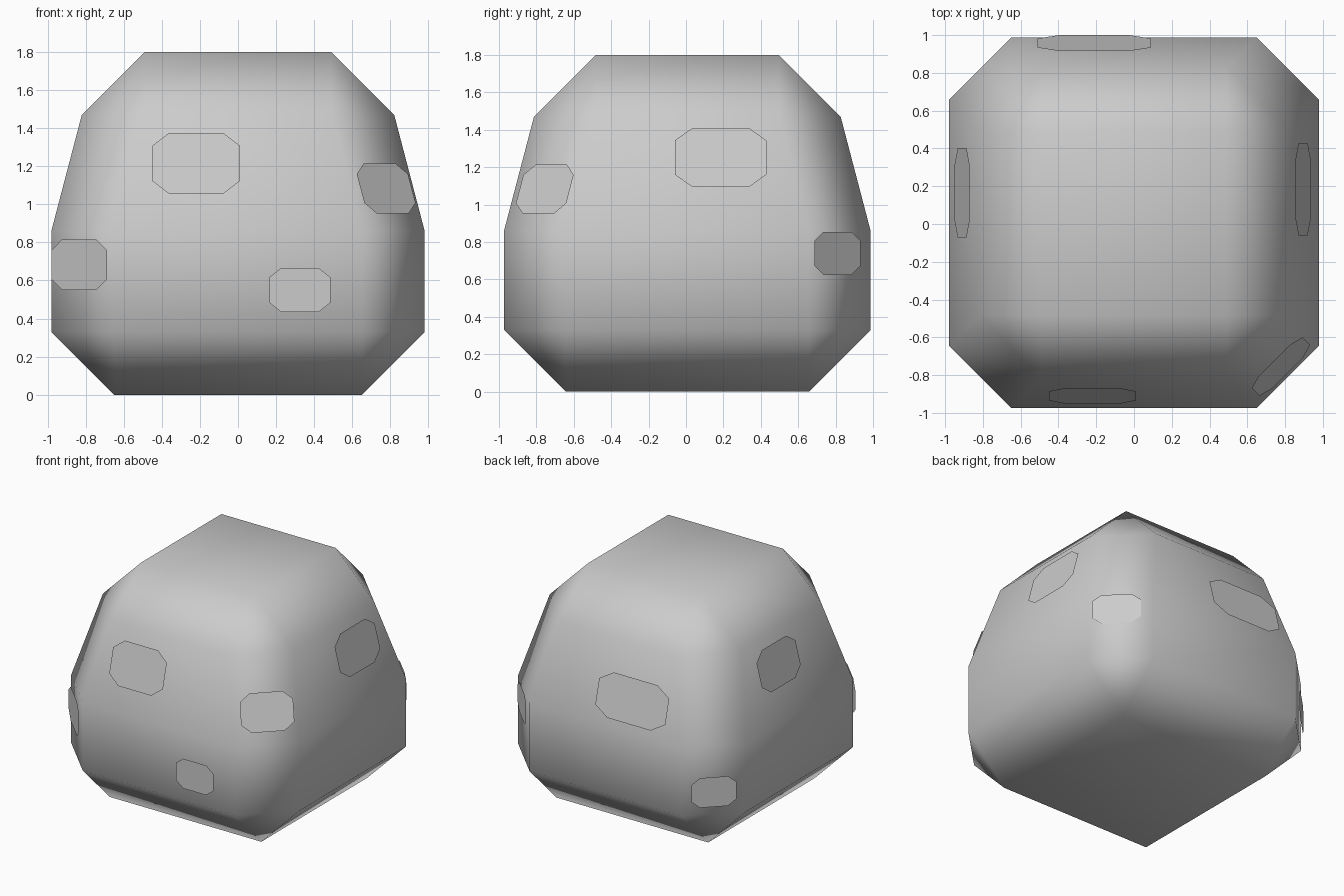
import bpy, bmesh, math
from mathutils import Vector

if "Cube" in bpy.data.objects:
    bpy.data.objects.remove(bpy.data.objects["Cube"], do_unlink=True)

stone = bpy.data.materials.new("stone grey")
stone.use_nodes = True
GREY = (0.6, 0.6, 0.6, 1)
stone.diffuse_color = GREY
stone.node_tree.nodes["Principled BSDF"].inputs["Base Color"].default_value = GREY


def finish(name, bm):
    mesh = bpy.data.meshes.new(name)
    bm.to_mesh(mesh)
    bm.free()
    mesh.materials.append(stone)
    obj = bpy.data.objects.new(name, mesh)
    bpy.context.collection.objects.link(obj)
    return obj


# Boulder: chamfered block with tapered upper walls
BEVEL, BASE, UPPER, Y_SHIFT = 0.33, 0.98, 0.82, 0.007
rings = [(0.0, BASE - BEVEL, BASE - BEVEL),
         (0.33, BASE, BASE - BEVEL),
         (0.86, BASE, BASE - BEVEL),
         (1.47, UPPER, UPPER - BEVEL),
         (1.8, UPPER - BEVEL, UPPER - BEVEL)]
bm = bmesh.new()
for z, a, b in rings:
    for sx in (-1, 1):
        for sy in (-1, 1):
            for x, y in {(a, b), (b, a)}:
                bm.verts.new((sx * x, sy * y + Y_SHIFT, z))
bmesh.ops.convex_hull(bm, input=bm.verts)
bmesh.ops.dissolve_limit(bm, angle_limit=math.radians(1),
                         verts=bm.verts, edges=bm.edges)
bmesh.ops.recalc_face_normals(bm, faces=bm.faces)
for f in bm.faces:
    f.smooth = True
boulder = finish("boulder", bm)
weighted = boulder.modifiers.new("soft_bevels", "WEIGHTED_NORMAL")
weighted.weight = 50


# Flat eight-sided patches lying just off the walls
def patch(name, centre, heading, tilt, width, height):
    h, t = math.radians(heading), math.radians(tilt)
    across = Vector((-math.sin(h), math.cos(h), 0))
    up = Vector((-math.cos(h) * math.sin(t), -math.sin(h) * math.sin(t), math.cos(t)))
    w, k = width / 2, height / 2
    outline = [(w, 0.58 * k), (0.62 * w, k), (-0.62 * w, k), (-w, 0.58 * k),
               (-w, -0.58 * k), (-0.62 * w, -k), (0.62 * w, -k), (w, -0.58 * k)]
    bm = bmesh.new()
    bm.faces.new([bm.verts.new(Vector(centre) + across * u + up * v) for u, v in outline])
    finish(name, bm)


WALL, CORNER = 14.7, 20.4
patch("front_upper_patch", (-0.22, -0.91, 1.215), -90, WALL, 0.46, 0.33)
patch("front_lower_patch", (0.325, -0.995, 0.55), -90, 0, 0.32, 0.23)
patch("front_left_corner_patch", (0.778, -0.755, 1.083), -45, CORNER, 0.38, 0.28)
patch("front_right_corner_patch", (-0.834, -0.82, 0.683), -135, 0, 0.41, 0.265)
patch("left_patch", (0.895, 0.185, 1.252), 0, WALL, 0.49, 0.325)
patch("right_patch", (-0.91, 0.165, 1.265), 180, WALL, 0.475, 0.315)
patch("back_patch", (-0.21, 0.958, 1.09), 90, WALL, 0.6, 0.33)
patch("back_left_corner_patch", (0.84, 0.81, 0.74), 45, 0, 0.345, 0.23)
patch("back_right_corner_patch", (-0.83, 0.842, 0.51), 135, 0, 0.32, 0.23)
